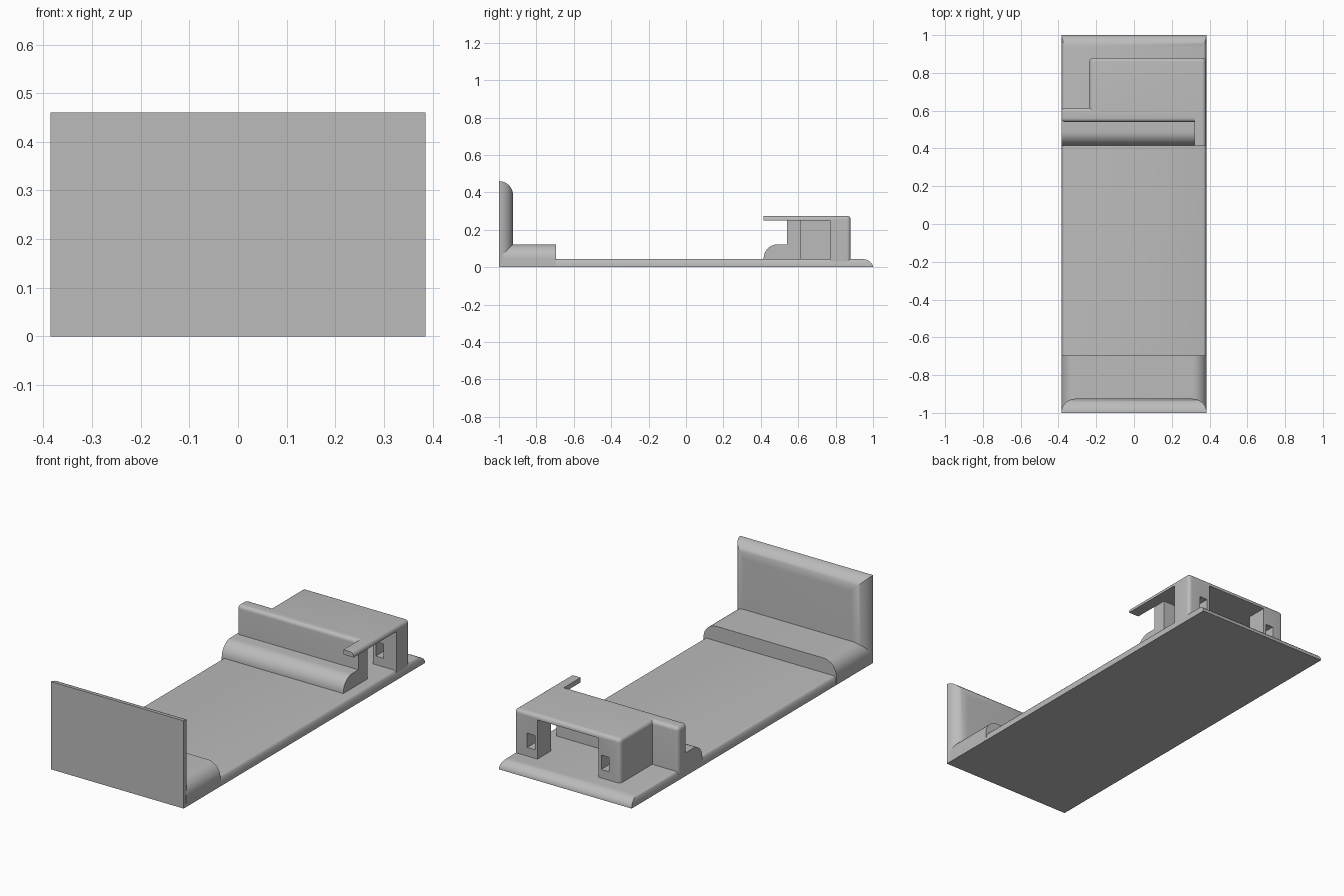
import bpy
import bmesh
from mathutils import Vector

cube = bpy.data.objects.get("Cube")
if cube:
    bpy.data.objects.remove(cube, do_unlink=True)

# Single matte grey
grey = bpy.data.materials.new("plain_grey")
grey.use_nodes = True
color = (0.5, 0.5, 0.5, 1)
grey.diffuse_color = color
shader = next(n for n in grey.node_tree.nodes if n.type == "BSDF_PRINCIPLED")
shader.inputs["Base Color"].default_value = color

W = 0.385          # half width
FLOOR = 0.045      # top of the base plate


def box(name, lo, hi, rounds=(), radius=0.02, segments=6):
    """Box between two corners; rounds lists edges by the sides they join, e.g. '+y+z'."""
    lo, hi = Vector(lo), Vector(hi)
    mid, half = (lo + hi) / 2, (hi - lo) / 2
    bm = bmesh.new()
    bmesh.ops.create_cube(bm, size=2)
    chosen = set()
    for tag in rounds:
        sides = [("xyz".index(tag[i + 1]), 1 if tag[i] == "+" else -1) for i in (0, 2)]
        for e in bm.edges:
            if all(v.co[a] * s > 0 for v in e.verts for a, s in sides):
                chosen.add(e)
    for v in bm.verts:
        v.co = mid + Vector(v.co[i] * half[i] for i in range(3))
    if chosen:
        bmesh.ops.bevel(bm, geom=list(chosen), offset=radius, offset_type="OFFSET",
                        segments=segments, profile=0.5, affect="EDGES", clamp_overlap=False)
    bmesh.ops.recalc_face_normals(bm, faces=bm.faces[:])
    mesh = bpy.data.meshes.new(name)
    bm.to_mesh(mesh)
    bm.free()
    mesh.materials.append(grey)
    obj = bpy.data.objects.new(name, mesh)
    bpy.context.collection.objects.link(obj)
    return obj


def activate(obj):
    bpy.ops.object.select_all(action="DESELECT")
    obj.select_set(True)
    bpy.context.view_layer.objects.active = obj


def cut(obj, lo, hi):
    """Subtract a box from an object."""
    cutter = box("cutter", lo, hi)
    cutter.hide_render = True
    mod = obj.modifiers.new("cut", "BOOLEAN")
    mod.operation = "DIFFERENCE"
    mod.solver = "EXACT"
    mod.object = cutter
    activate(obj)
    bpy.ops.object.modifier_apply(modifier=mod.name)
    bpy.data.objects.remove(cutter, do_unlink=True)


# Base plate: narrow rounding on the sides, long rounded lip at the back
r = 0.044
base = box("base_plate", (-W, -1, 0), (W, 1, FLOOR), ("+y+z", "+x+z", "-x+z"), r)
for v in base.data.vertices:
    side = W - abs(v.co.x)
    if side < r + 0.0005:
        v.co.x = (W - side * 0.4) * (1 if v.co.x > 0 else -1)
    if v.co.y > 0.95:
        v.co.y = 1 - (1 - v.co.y) * 1.5

# Front upright and the step behind it
upright = box("front_upright", (-W, -1, 0), (W, -0.925, 0.46),
              ("+y+z", "+x+y", "-x+y"), 0.0745, 10)
step = box("front_step", (-W, -0.98, 0.002), (W, -0.695, 0.122),
           ("+x+z", "-x+z"), 0.075, 10)

# Rounded ledge and cross wall
ledge = box("rear_ledge", (-W, 0.415, 0.02), (0.32, 0.56, 0.122), ("-y+z",), 0.075, 10)
wall = box("cross_wall", (-W, 0.54, 0.02), (0.32, 0.615, 0.275),
           ("-y+z", "+y+z", "-x+z", "-x+y", "-x-y"))

# Clip housing with its arm: one rounded block, hollowed out
housing = box("clip_housing", (-0.235, 0.415, 0.03), (0.38, 0.88, 0.275),
              ("+y+z", "+x+z", "-x+z", "+x+y", "-x+y"))
cut(housing, (-1, 0.3, -0.1), (0.32, 0.565, 1))              # beside the arm
cut(housing, (0.31, 0.3, -0.1), (1, 0.77, 0.25))             # under the arm
cut(housing, (-0.175, 0.6, -0.1), (0.35, 0.77, 0.25))        # inner chamber
cut(housing, (-0.11, 0.7, -0.1), (0.245, 1, 0.25))           # rear doorway
for x in (-0.17, 0.26):                                      # slots in the legs
    cut(housing, (x, 0.7, 0.09), (x + 0.045, 1, 0.165))

for part in (base, upright, step, ledge, wall, housing):
    activate(part)
    bpy.ops.object.shade_smooth_by_angle(angle=0.6)
